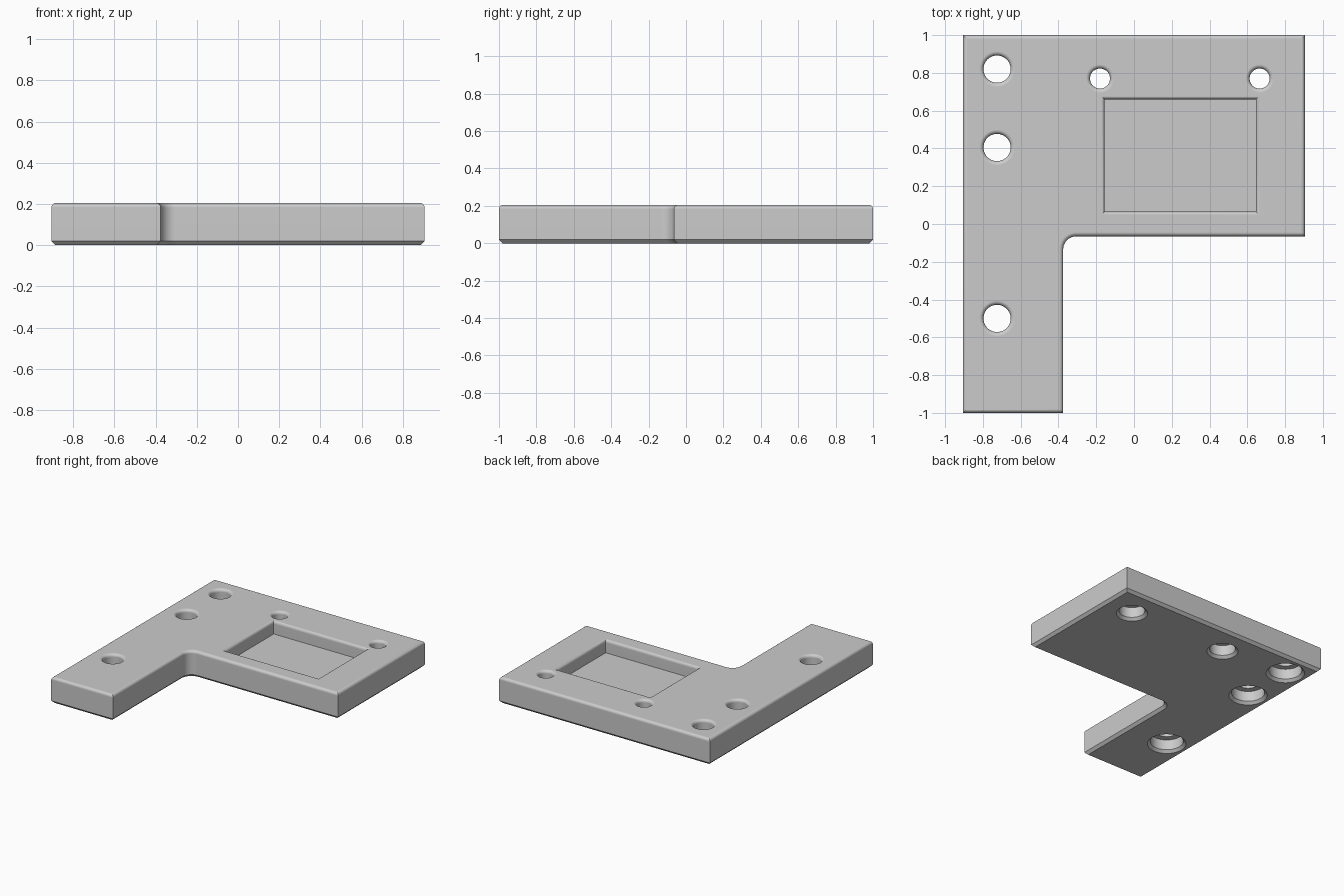
import bpy, bmesh
from math import sin, cos, pi, radians

cube = bpy.data.objects.get("Cube")
if cube:
    bpy.data.objects.remove(cube, do_unlink=True)

TOP = 0.205       # plate thickness
FILLET = 0.022    # rounding of the upper edges
CHAMFER = 0.02    # bevel of the lower edges
STEPS = 6

grey = bpy.data.materials.new("light grey")
grey.use_nodes = True
colour = (0.6, 0.6, 0.6, 1)
grey.diffuse_color = colour
grey.node_tree.nodes["Principled BSDF"].inputs["Base Color"].default_value = colour


def loft(name, rings):
    """Solid skinned through rings of equal point count, capped at both ends."""
    bm = bmesh.new()
    loops = [[bm.verts.new(p) for p in ring] for ring in rings]
    n = len(loops[0])
    for low, high in zip(loops, loops[1:]):
        for i in range(n):
            j = (i + 1) % n
            bm.faces.new((low[i], low[j], high[j], high[i]))
    bm.faces.new(loops[0][::-1])
    bm.faces.new(loops[-1])
    bmesh.ops.recalc_face_normals(bm, faces=bm.faces[:])
    mesh = bpy.data.meshes.new(name)
    bm.to_mesh(mesh)
    bm.free()
    mesh.materials.append(grey)
    obj = bpy.data.objects.new(name, mesh)
    bpy.context.collection.objects.link(obj)
    return obj


def fillet():
    """Quarter-round as (sideways offset, height) pairs, ending on the top."""
    angles = [pi / 2 * i / STEPS for i in range(STEPS + 1)]
    return [(FILLET * (1 - cos(a)), TOP - FILLET + FILLET * sin(a)) for a in angles]


def outline(inset, z):
    """L-shaped plate outline with a rounded inner corner."""
    right, left, back, front = -0.905 + inset, 0.905 - inset, 1 - inset, -1 + inset
    leg, arm, r = -0.375, -0.065, 0.07
    cx, cy = leg + r, arm - r
    arc = [pi - pi / 2 * i / 10 for i in range(11)]
    points = [(right, back), (right, front), (leg - inset, front)]
    points += [(cx + (r + inset) * cos(a), cy + (r + inset) * sin(a)) for a in arc]
    points += [(left, arm + inset), (left, back)]
    return [(x, y, z) for x, y in points]


def circle(x, y, r, z, n=48):
    return [(x + r * cos(2 * pi * i / n), y + r * sin(2 * pi * i / n), z) for i in range(n)]


def hole_cutter(x, y, r, bore):
    """Through hole, counterbored from below and flared at the top."""
    profile = [(bore + CHAMFER, -0.05), (bore + CHAMFER, 0), (bore, CHAMFER), (bore, 0.1), (r, 0.1)]
    profile += [(r + d, z) for d, z in fillet()]
    profile.append((r + FILLET, TOP + 0.05))
    return loft("hole_cutter", [circle(x, y, pr, z) for pr, z in profile])


def pocket_cutter(x0, x1, y0, y1, floor):
    """Rectangular recess with a rounded rim."""
    profile = [(0, floor)] + [(d * 0.75, z) for d, z in fillet()]
    profile.append((FILLET * 0.75, TOP + 0.05))
    return loft("pocket_cutter", [
        [(x0 - d, y0 - d, z), (x1 + d, y0 - d, z), (x1 + d, y1 + d, z), (x0 - d, y1 + d, z)]
        for d, z in profile])


# Plate body: chamfered below, rounded above
plate = loft("mounting_plate", [outline(d, z) for d, z in [(CHAMFER, 0), (0, CHAMFER)] + fillet()])

# Pocket, three large holes along the leg side, two small ones behind the pocket
cutters = [pocket_cutter(-0.155, 0.645, 0.065, 0.66, 0.105)]
cutters += [hole_cutter(-0.725, y, 0.072, 0.118) for y in (0.82, 0.405, -0.5)]
cutters += [hole_cutter(x, 0.77, 0.053, 0.092) for x in (-0.18, 0.665)]

bpy.ops.object.select_all(action='DESELECT')
plate.select_set(True)
bpy.context.view_layer.objects.active = plate
for cutter in cutters:
    cutter.hide_render = True
    cut = plate.modifiers.new("cut", 'BOOLEAN')
    cut.operation = 'DIFFERENCE'
    cut.solver = 'EXACT'
    cut.object = cutter
    bpy.ops.object.modifier_apply(modifier=cut.name)
    bpy.data.objects.remove(cutter, do_unlink=True)

# Smooth fillets, flat large faces
bpy.ops.object.shade_smooth_by_angle(angle=radians(30))
weighted = plate.modifiers.new("weighted_normals", 'WEIGHTED_NORMAL')
weighted.keep_sharp = True
